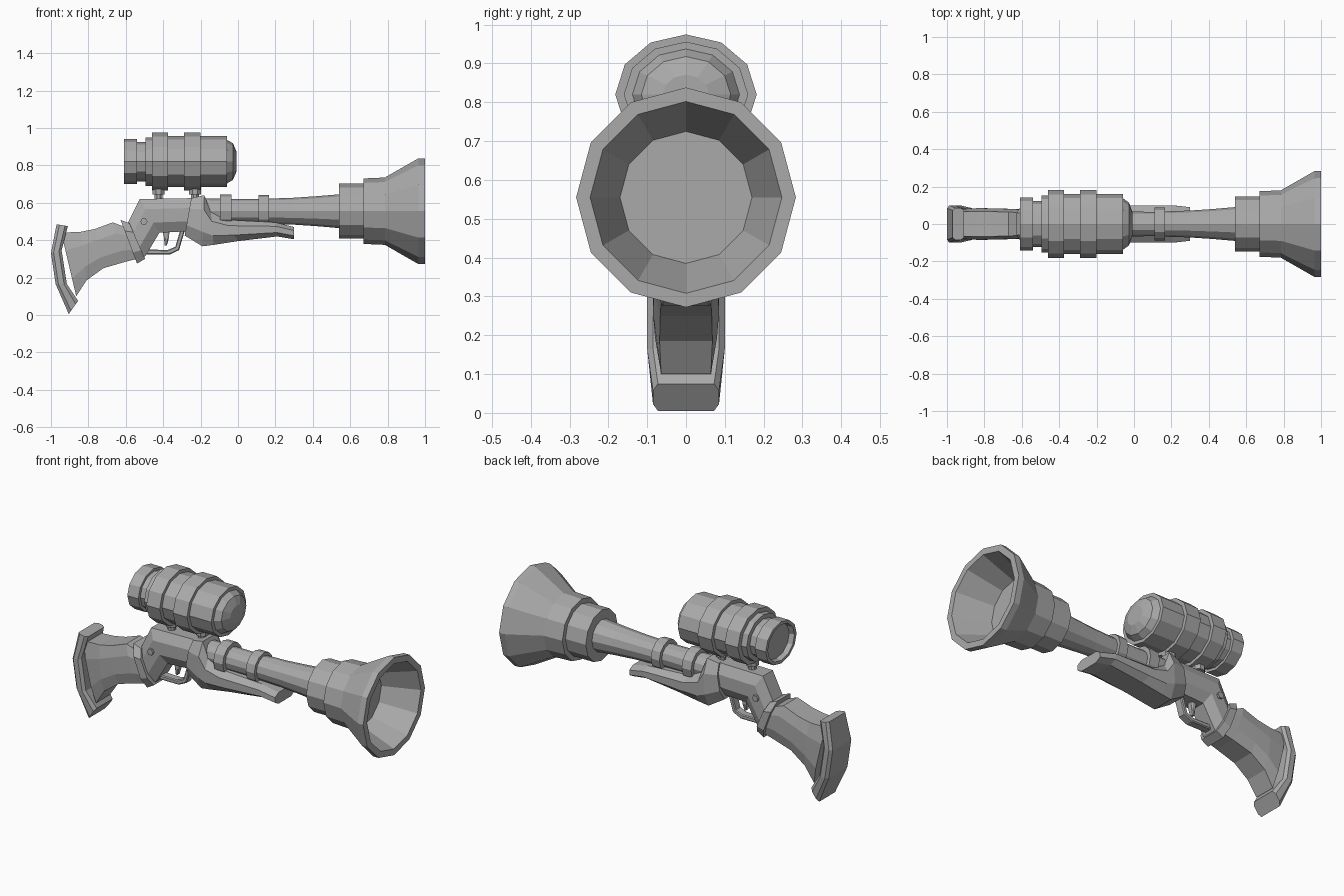
import bpy, bmesh, math
from mathutils import Vector

cube = bpy.data.objects.get("Cube")
if cube:
    bpy.data.objects.remove(cube)

grey = bpy.data.materials.new("plain_grey")
grey.use_nodes = True
GREY = (0.4, 0.4, 0.4, 1)
grey.diffuse_color = GREY
grey.node_tree.nodes["Principled BSDF"].inputs["Base Color"].default_value = GREY


def skin(name, rings):
    """Join closed rings of points with quads and cap both ends."""
    bm = bmesh.new()
    loops = [[bm.verts.new(p) for p in ring] for ring in rings]
    n = len(loops[0])
    for a, b in zip(loops, loops[1:]):
        for i in range(n):
            j = (i + 1) % n
            bm.faces.new((a[i], a[j], b[j], b[i]))
    bm.faces.new(loops[0])
    bm.faces.new(loops[-1])
    bmesh.ops.recalc_face_normals(bm, faces=bm.faces)
    mesh = bpy.data.meshes.new(name)
    bm.to_mesh(mesh)
    bm.free()
    mesh.materials.append(grey)
    obj = bpy.data.objects.new(name, mesh)
    bpy.context.collection.objects.link(obj)
    return obj


def turned(name, profile, z, squash=1, sides=12):
    """Faceted body turned round an axis along x; profile is (x, radius)."""
    angles = [math.tau * i / sides for i in range(sides)]
    return skin(name, [[(x, r * math.sin(a), z + squash * r * math.cos(a))
                        for a in angles] for x, r in profile])


def post(name, x, y, profile, sides=8):
    """Upright turned pin; profile is (z, radius)."""
    angles = [math.tau * (i + 0.5) / sides for i in range(sides)]
    return skin(name, [[(x + r * math.cos(a), y + r * math.sin(a), z)
                        for a in angles] for z, r in profile])


def carved(name, stations, flat, chamfer):
    """Chamfered loft; each station is (upper xz, lower xz, half width)."""
    rings = []
    for upper, lower, w in stations:
        u, l = Vector((upper[0], 0, upper[1])), Vector((lower[0], 0, lower[1]))
        half = [(flat * w, 0), (w, chamfer), (w, 1 - chamfer), (flat * w, 1)]
        outline = half + [(-y, t) for y, t in reversed(half)]
        rings.append([u.lerp(l, t) + Vector((0, y, 0)) for y, t in outline])
    return skin(name, rings)


# Barrel with flared, hollow muzzle
AXIS = 0.555
turned("barrel", [(-0.2, 0.068), (0.1, 0.065), (0.3, 0.072), (0.42, 0.08), (0.56, 0.092)], AXIS)
for name, x0, x1, r in [("rear_barrel_ring", -0.095, -0.035, 0.09),
                        ("front_barrel_ring", 0.11, 0.165, 0.087),
                        ("muzzle_sleeve", 0.54, 0.68, 0.147)]:
    turned(name, [(x0, r), (x1, r)], AXIS)
turned("muzzle_bell", [(0.67, 0.175), (0.785, 0.18), (0.965, 0.283), (1, 0.283),
                       (1, 0.247), (0.8, 0.17)], AXIS)

# Oval scope, stepped body with recessed eyepiece and domed lens
turned("scope", [(-0.58, 0.117), (-0.61, 0.122), (-0.61, 0.142), (-0.54, 0.142),
                 (-0.54, 0.124), (-0.495, 0.124), (-0.495, 0.153), (-0.46, 0.153),
                 (-0.46, 0.182), (-0.375, 0.182), (-0.375, 0.16), (-0.29, 0.16),
                 (-0.29, 0.182), (-0.2, 0.182), (-0.2, 0.16), (-0.06, 0.16),
                 (-0.06, 0.138), (-0.027, 0.115), (-0.007, 0.06)], 0.82, 0.85)
for name, x in [("rear_scope_mount", -0.425), ("front_scope_mount", -0.23)]:
    post(name, x, 0, [(0.58, 0.022), (0.645, 0.022), (0.645, 0.035), (0.7, 0.035)])

# Receiver, grip band, stock and butt
carved("receiver", [((-0.6, 0.47), (-0.51, 0.3), 0.075),
                    ((-0.585, 0.5), (-0.495, 0.315), 0.075),
                    ((-0.525, 0.62), (-0.42, 0.44), 0.075),
                    ((-0.22, 0.625), (-0.22, 0.45), 0.075)], 0.6, 0.3)
carved("grip_band", [((-0.628, 0.508), (-0.54, 0.275), 0.092),
                     ((-0.58, 0.49), (-0.497, 0.3), 0.092)], 0.65, 0.25)
carved("stock", [((-0.945, 0.44), (-0.865, 0.1), 0.08),
                 ((-0.84, 0.445), (-0.81, 0.185), 0.085),
                 ((-0.765, 0.46), (-0.72, 0.25), 0.083),
                 ((-0.67, 0.495), (-0.6, 0.285), 0.08),
                 ((-0.59, 0.465), (-0.52, 0.305), 0.075)], 0.8, 0.28)
carved("butt_plate", [((-0.97, 0.485), (-0.91, 0.475), 0.085),
                      ((-1, 0.33), (-0.943, 0.345), 0.1),
                      ((-0.975, 0.165), (-0.915, 0.165), 0.1),
                      ((-0.905, 0.005), (-0.855, 0.075), 0.085)], 0.85, 0.25)

# Fore-end cradling the barrel
carved("fore_end", [((-0.25, 0.625), (-0.285, 0.425), 0.085),
                    ((-0.18, 0.64), (-0.19, 0.367), 0.1),
                    ((-0.145, 0.55), (-0.13, 0.375), 0.1),
                    ((-0.07, 0.51), (0, 0.395), 0.1),
                    ((0.2, 0.495), (0.21, 0.42), 0.1),
                    ((0.3, 0.47), (0.3, 0.405), 0.09)], 0.65, 0.28)

# Trigger, guard and side pins
carved("trigger_guard", [((-0.5, 0.35), (-0.5, 0.323), 0.025),
                         ((-0.375, 0.348), (-0.365, 0.323), 0.025),
                         ((-0.335, 0.365), (-0.315, 0.347), 0.025),
                         ((-0.31, 0.45), (-0.285, 0.45), 0.025)], 0.8, 0.2)
carved("trigger", [((-0.405, 0.46), (-0.365, 0.46), 0.018),
                   ((-0.395, 0.41), (-0.37, 0.41), 0.018),
                   ((-0.393, 0.372), (-0.38, 0.372), 0.012)], 0.7, 0.25)
hexagon = [math.tau * i / 6 for i in range(6)]
skin("receiver_pin", [[(-0.503 + 0.019 * math.cos(a), y, 0.5 + 0.019 * math.sin(a))
                       for a in hexagon] for y in (-0.088, 0.088)])
